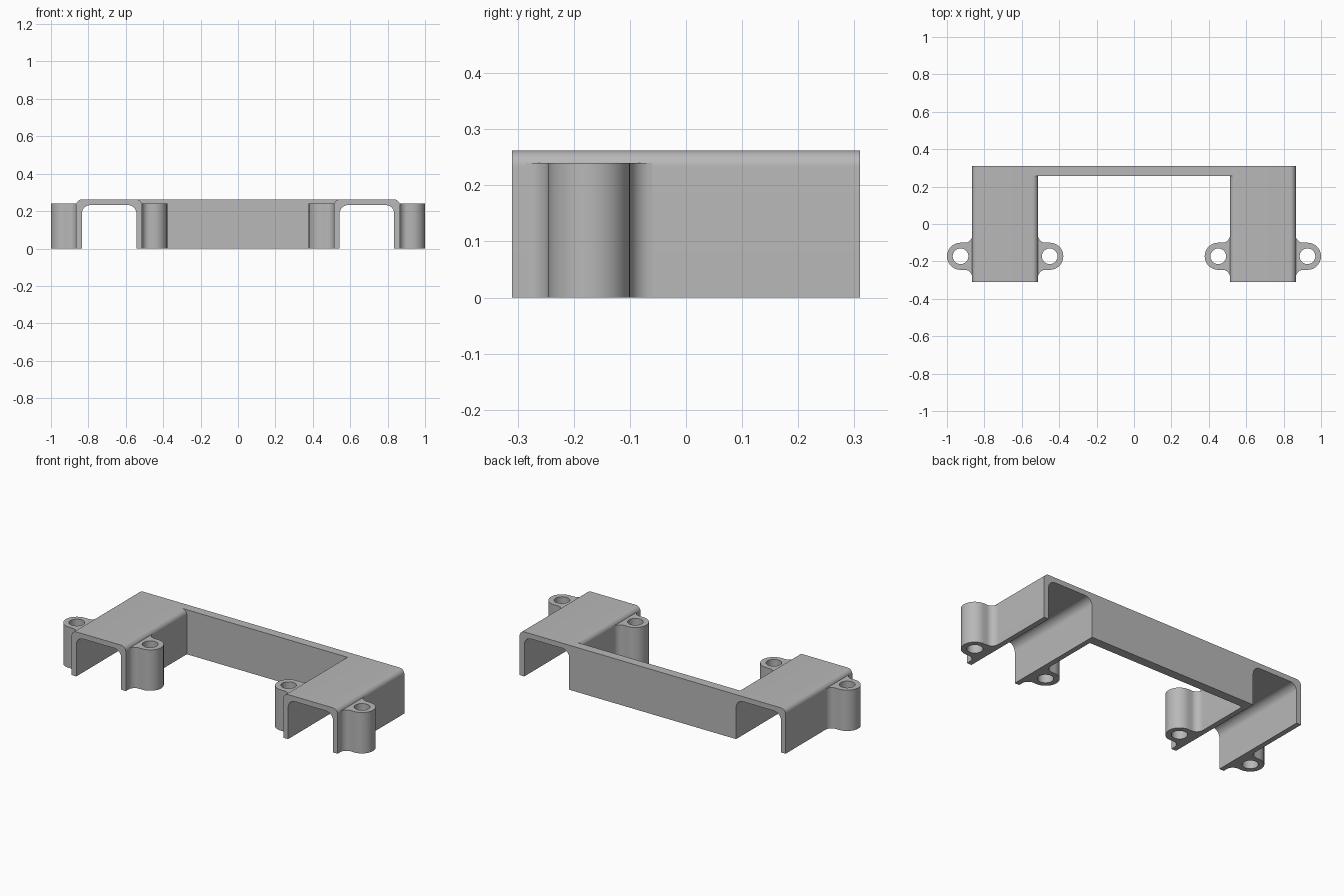
import bpy, bmesh, math

if "Cube" in bpy.data.objects:
    bpy.data.objects.remove(bpy.data.objects["Cube"], do_unlink=True)

# Overall dimensions
HEIGHT, BACK, FRONT = 0.262, 0.31, -0.31
INNER, OUTER, WALL = 0.513, 0.865, 0.03
ROUND, INSIDE_ROUND = 0.03, 0.045
BOSS_Y, BOSS_R, HOLE_R, BOSS_HEIGHT = -0.1725, 0.0725, 0.042, 0.24
FLARE, REACH = 0.04, 0.0625

grey = bpy.data.materials.new("plain grey")
grey.use_nodes = True
colour = (0.48, 0.48, 0.48, 1)
grey.diffuse_color = colour
grey.node_tree.nodes["Principled BSDF"].inputs["Base Color"].default_value = colour


def arc(cx, cy, r, start, end, steps=10):
    angles = [math.radians(start + (end - start) * i / steps) for i in range(steps + 1)]
    return [(cx + r * math.cos(a), cy + r * math.sin(a)) for a in angles]


def prism(name, loops, low, high, place):
    """Closed solid from an outline and optional holes, swept from low to high."""
    bm = bmesh.new()
    levels = []
    for t in (low, high):
        rings = [[bm.verts.new(place(a, b, t)) for a, b in loop] for loop in loops]
        edges = [bm.edges.new((r[i - 1], r[i])) for r in rings for i in range(len(r))]
        bmesh.ops.triangle_fill(bm, edges=edges, use_beauty=True)
        levels.append(rings)
    for lo, hi in zip(*levels):
        for i in range(len(lo)):
            bm.faces.new((lo[i - 1], lo[i], hi[i], hi[i - 1]))
    bmesh.ops.recalc_face_normals(bm, faces=bm.faces)
    mesh = bpy.data.meshes.new(name)
    bm.to_mesh(mesh)
    bm.free()
    mesh.materials.append(grey)
    obj = bpy.data.objects.new(name, mesh)
    bpy.context.collection.objects.link(obj)
    bpy.ops.object.select_all(action="DESELECT")
    obj.select_set(True)
    bpy.context.view_layer.objects.active = obj
    bpy.ops.object.shade_smooth_by_angle(angle=math.radians(30))
    return obj


def along_y(a, b, t):
    return (a, t, b)


# Inverted U channel section
channel = [(INNER, 0)]
channel += arc(INNER + ROUND, HEIGHT - ROUND, ROUND, 180, 90)
channel += arc(OUTER - ROUND, HEIGHT - ROUND, ROUND, 90, 0)
channel += [(OUTER, 0), (OUTER - WALL, 0)]
ceiling = HEIGHT - WALL - INSIDE_ROUND
channel += arc(OUTER - WALL - INSIDE_ROUND, ceiling, INSIDE_ROUND, 0, 90)
channel += arc(INNER + WALL + INSIDE_ROUND, ceiling, INSIDE_ROUND, 90, 180)
channel += [(INNER + WALL, 0)]

# Screw boss outline, flared where it meets the wall
boss = arc(FLARE, BOSS_R + FLARE, FLARE, 180, 270)
boss += arc(REACH, 0, BOSS_R, 90, -90, 24)
boss += arc(FLARE, -BOSS_R - FLARE, FLARE, 90, 180)
hole = arc(REACH, 0, HOLE_R, 0, 360, 32)[:-1]

for side, s in (("left", 1), ("right", -1)):
    prism(side + "_channel", [[(s * x, z) for x, z in channel]], FRONT, BACK, along_y)
    for part, wall, d in (("outer", OUTER, 1), ("inner", INNER, -1)):
        prism(f"{side}_{part}_screw_boss", [boss, hole], 0, BOSS_HEIGHT,
              lambda u, v, t: (s * (wall + d * u), BOSS_Y + v, t))

# Rear crossbar, its top corners filling in over the rounded channel edges
half = [(INNER, 0)] + arc(INNER + ROUND, HEIGHT - ROUND, ROUND, 180, 90)
bar = half + [(-x, z) for x, z in reversed(half)]
prism("rear_crossbar", [bar], 0.257, BACK, along_y)
